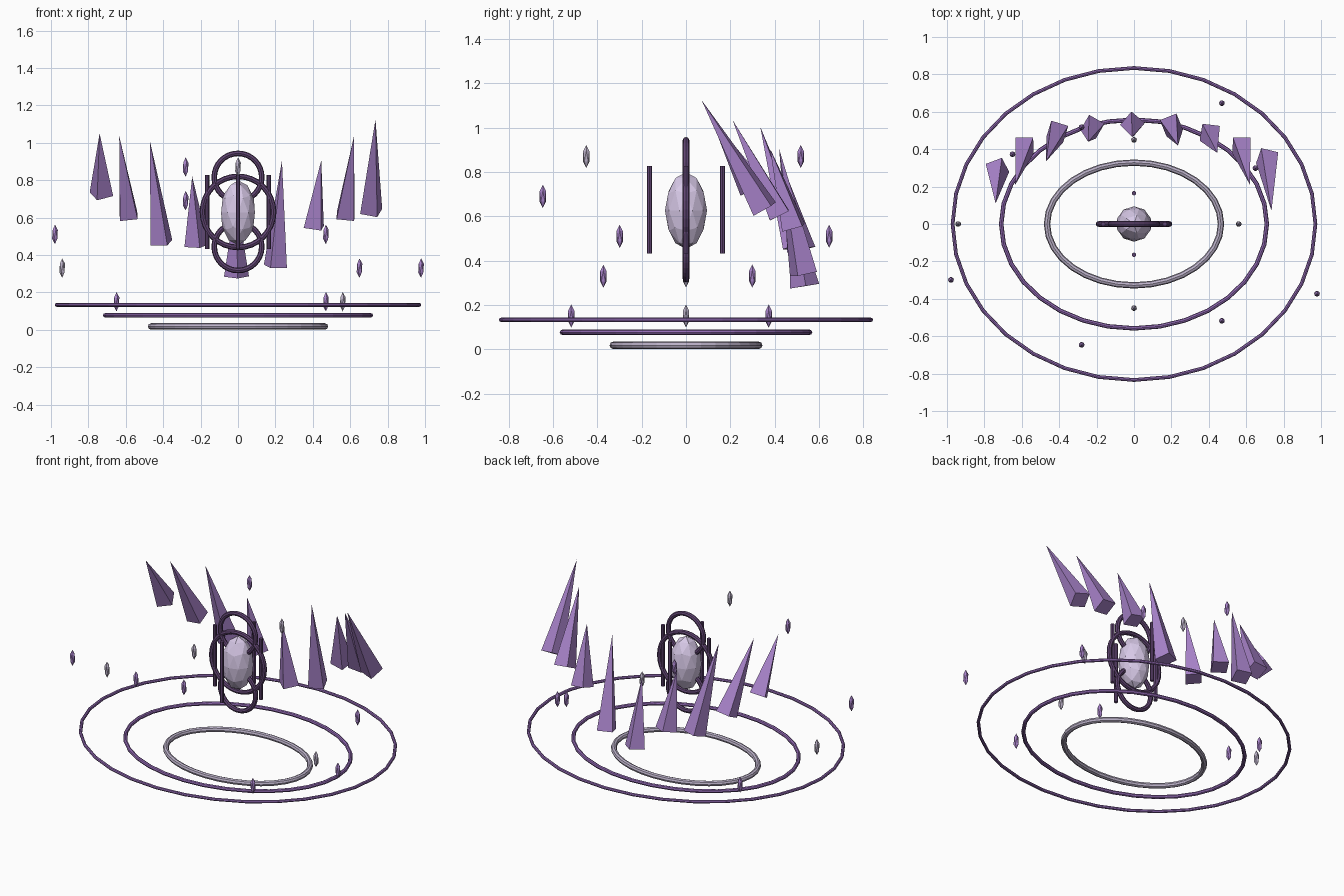
import bpy, math
from math import cos, sin, tau, pi
from mathutils import Vector, Matrix

if "Cube" in bpy.data.objects:
    bpy.data.objects.remove(bpy.data.objects["Cube"])


def material(name, rgb):
    m = bpy.data.materials.new(name)
    m.diffuse_color = (*rgb, 1)
    m.use_nodes = True
    m.node_tree.nodes["Principled BSDF"].inputs["Base Color"].default_value = m.diffuse_color
    return m


PALE = material("pale_lavender", (0.68, 0.58, 0.80))
GREY = material("grey_lavender", (0.50, 0.44, 0.58))
VIOLET = material("violet", (0.40, 0.23, 0.60))
DEEP = material("deep_violet", (0.30, 0.15, 0.47))
DARK = material("dark_purple", (0.12, 0.06, 0.17))


def finish(name, mat):
    ob = bpy.context.object
    ob.name = name
    ob.data.materials.append(mat)
    return ob


def oval_ring(name, rx, ry, z, r, mat):
    """Flat oval hoop with an even round section."""
    verts, faces, n, m = [], [], 32, 8
    for i in range(n):
        a = tau * i / n
        out = Vector((cos(a) / rx, sin(a) / ry, 0)).normalized()
        c = Vector((rx * cos(a), ry * sin(a), z))
        for j in range(m):
            b = tau * j / m
            verts.append(c + out * r * cos(b) + Vector((0, 0, r * sin(b))))
            faces.append((i * m + j, (i + 1) % n * m + j,
                          (i + 1) % n * m + (j + 1) % m, i * m + (j + 1) % m))
    me = bpy.data.meshes.new(name)
    me.from_pydata(verts, [], faces)
    me.materials.append(mat)
    bpy.context.collection.objects.link(bpy.data.objects.new(name, me))


def gem(name, loc, r, h, subdiv, mat):
    bpy.ops.mesh.primitive_ico_sphere_add(subdivisions=subdiv, radius=1, location=loc)
    bpy.context.object.scale = (r, r, h)
    finish(name, mat)


def spike(name, base, apex, yaw):
    """Four-sided pyramid from its base centre to its apex."""
    base, apex = Vector(base), Vector(apex)
    axis = apex - base
    L = axis.length
    bpy.ops.mesh.primitive_cone_add(vertices=4, radius1=0.067, radius2=0, depth=L)
    ob = finish(name, VIOLET)
    ob.data.transform(Matrix.Translation((0, 0, L / 2)))
    turn = Vector((0, 0, 1)).rotation_difference(axis).to_matrix().to_4x4()
    ob.matrix_world = (Matrix.Translation(base) @ turn
                       @ Matrix.Rotation(math.radians(yaw), 4, 'Z'))


# Floor rings
oval_ring("inner_floor_ring", 0.465, 0.328, 0.018, 0.017, GREY)
oval_ring("middle_floor_ring", 0.71, 0.558, 0.077, 0.012, DEEP)
oval_ring("outer_floor_ring", 0.97, 0.834, 0.133, 0.010, DEEP)

# Central gem
MID = 0.63
gem("core_gem", (0, 0, MID - 0.004), 0.095, 0.173, 2, PALE)

# Upright cage rings
for name, z, r in (("cage_main_ring", MID, 0.19),
                   ("cage_top_ring", MID + 0.186, 0.127),
                   ("cage_bottom_ring", MID - 0.186, 0.127)):
    bpy.ops.mesh.primitive_torus_add(major_radius=r, minor_radius=0.015,
                                     major_segments=32, minor_segments=8,
                                     location=(0, 0, z), rotation=(pi / 2, 0, 0))
    finish(name, DARK)

# Four upright cage rods
for i in range(4):
    a = i * pi / 2
    bpy.ops.mesh.primitive_cylinder_add(vertices=8, radius=0.012, depth=0.395,
                                        location=(0.165 * cos(a), 0.165 * sin(a), MID))
    finish(f"cage_rod_{i + 1}", DARK)

# Arc of leaning spikes: base centre, apex, yaw
SPIKES = [
    ((-0.73, 0.30, 0.725), (-0.74, 0.11, 1.05), -21),
    ((-0.585, 0.42, 0.607), (-0.635, 0.21, 1.035), 45),
    ((-0.41, 0.495, 0.465), (-0.47, 0.335, 1.005), 28),
    ((-0.222, 0.52, 0.45), (-0.245, 0.44, 0.82), 15),
    ((-0.008, 0.535, 0.285), (-0.01, 0.465, 0.71), 5),
    ((0.20, 0.53, 0.34), (0.235, 0.42, 0.905), -23),
    ((0.405, 0.485, 0.55), (0.445, 0.38, 0.905), 37),
    ((0.575, 0.42, 0.607), (0.62, 0.21, 1.035), 45),
    ((0.712, 0.355, 0.633), (0.735, 0.07, 1.125), 29),
]
for i, (b, t, yaw) in enumerate(SPIKES):
    spike(f"spike_{i + 1}", b, t, yaw)

# Floating shards on staggered orbits
for i in range(12):
    a = i * pi / 6
    loc = ((0.56 + 0.19 * (i % 4)) * cos(a),
           (0.45 + 0.148 * (i % 3)) * sin(a),
           0.15 + 0.18 * (i % 5))
    gem(f"shard_{i + 1}", loc, 0.017, 0.052, 1, VIOLET if i % 3 else GREY)
